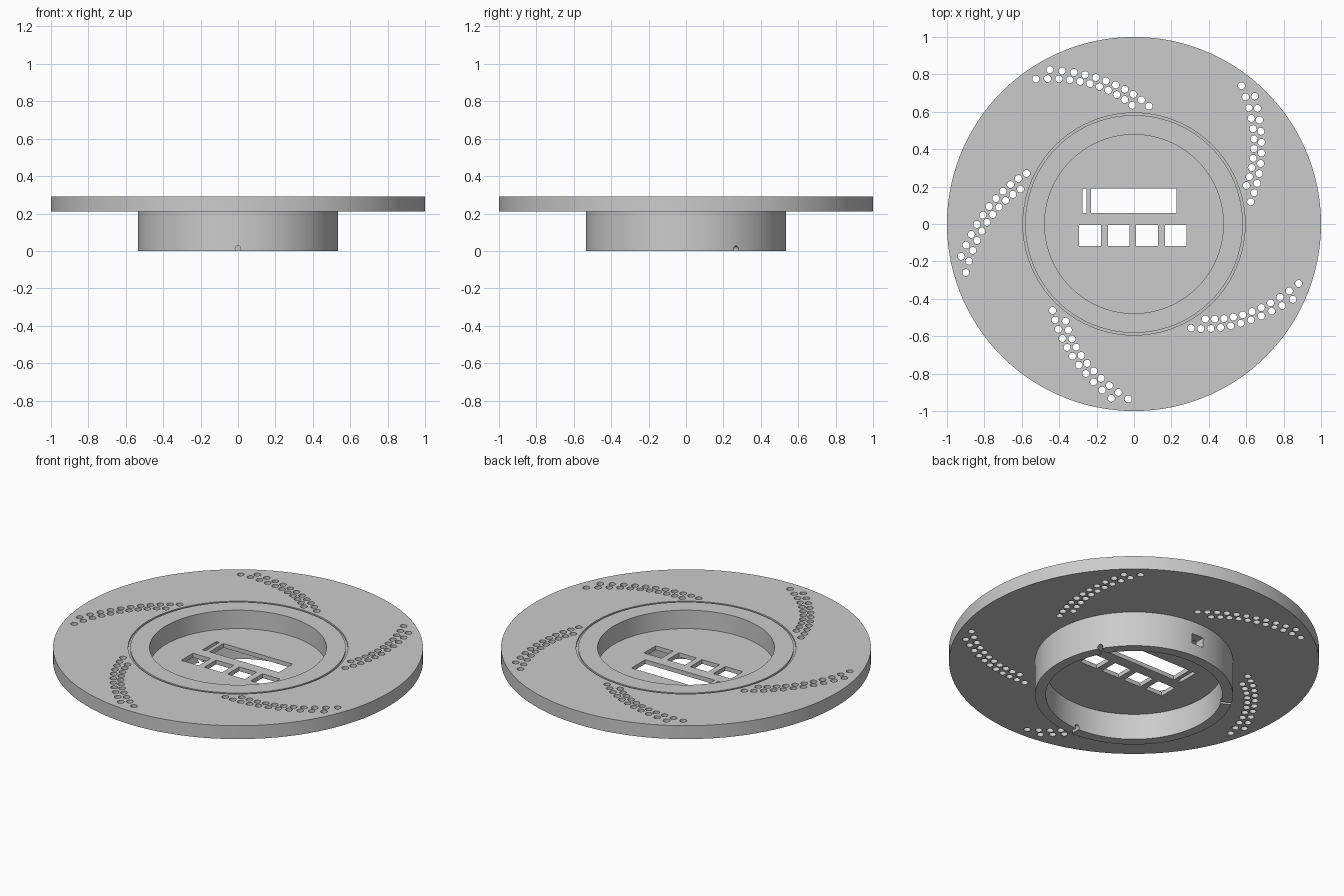
import bpy, bmesh, math
from mathutils import Matrix, Vector

old = bpy.data.objects.get("Cube")
if old:
    bpy.data.objects.remove(old, do_unlink=True)

grey = bpy.data.materials.new("light grey")
grey.use_nodes = True
COLOUR = (0.6, 0.6, 0.6, 1)
grey.diffuse_color = COLOUR
grey.node_tree.nodes["Principled BSDF"].inputs["Base Color"].default_value = COLOUR


def finish(bm, name):
    bmesh.ops.recalc_face_normals(bm, faces=bm.faces)
    mesh = bpy.data.meshes.new(name)
    bm.to_mesh(mesh)
    bm.free()
    mesh.materials.append(grey)
    obj = bpy.data.objects.new(name, mesh)
    bpy.context.collection.objects.link(obj)
    return obj


def add_box(bm, x0, x1, y0, y1, z0, z1):
    mat = Matrix.Translation(((x0 + x1) / 2, (y0 + y1) / 2, (z0 + z1) / 2))
    mat = mat @ Matrix.Diagonal((x1 - x0, y1 - y0, z1 - z0, 1))
    bmesh.ops.create_cube(bm, size=1, matrix=mat)


def add_rod(bm, matrix, radius, depth, sides):
    bmesh.ops.create_cone(bm, cap_ends=True, segments=sides, radius1=radius,
                          radius2=radius, depth=depth, matrix=matrix)


def cut(target, bm, name):
    cutter = finish(bm, name)
    cutter.hide_render = True
    mod = target.modifiers.new("cut", 'BOOLEAN')
    mod.operation = 'DIFFERENCE'
    mod.solver = 'EXACT'
    mod.object = cutter
    bpy.context.view_layer.objects.active = target
    bpy.ops.object.modifier_apply(modifier=mod.name)
    bpy.data.objects.remove(cutter, do_unlink=True)


def shade(obj):
    bpy.ops.object.select_all(action='DESELECT')
    obj.select_set(True)
    bpy.context.view_layer.objects.active = obj
    bpy.ops.object.shade_smooth_by_angle(angle=math.radians(30))


# Turned body: hollow foot, thin floor, wide disc with a shallow ring groove
profile = [(0, .155), (.477, .155), (.477, 0), (.535, 0), (.535, .21), (1, .21),
           (1, .29), (.594, .29), (.594, .28), (.582, .28), (.582, .29),
           (.478, .29), (.478, .18), (0, .18)]
bm = bmesh.new()
verts = [bm.verts.new((r, 0, z)) for r, z in profile]
edges = [bm.edges.new(pair) for pair in zip(verts, verts[1:])]
bmesh.ops.spin(bm, geom=verts + edges, cent=(0, 0, 0), axis=(0, 0, 1),
               angle=math.tau, steps=120, use_merge=True)
bmesh.ops.remove_doubles(bm, verts=bm.verts, dist=0.0005)
body = finish(bm, "disc_body")

# Five swept arms of holes, two rows each
rows = [[(-.45, .825), (-.15, .765), (.08, .63)],
        [(-.525, .775), (-.235, .75), (-.01, .635)]]
bm = bmesh.new()
for arm in range(5):
    turn = Matrix.Rotation(arm * math.tau / 5, 4, 'Z')
    for a, b, c in (map(Vector, row) for row in rows):
        for i in range(11):
            t = i / 10
            p = a * (2 * t - 1) * (t - 1) + b * 4 * t * (1 - t) + c * t * (2 * t - 1)
            spot = turn @ Matrix.Translation((p.x, p.y, .25))
            add_rod(bm, spot, .019, .2, 16)
cut(body, bm, "arm_holes")

# Display window, side slot, button holes and rear socket
bm = bmesh.new()
add_box(bm, -.23, .227, .06, .19, .1, .25)
add_box(bm, -.276, -.255, .06, .19, .1, .25)
for x in (-.235, -.082, .07, .224):
    add_box(bm, x - .058, x + .058, -.117, -.006, .1, .25)
add_box(bm, -.04, .04, .45, .6, .075, .135)
cut(body, bm, "panel_openings")

# Three round notches through the foot rim
bm = bmesh.new()
for degrees in (-90, 30, 150):
    spot = (Matrix.Rotation(math.radians(degrees), 4, 'Z')
            @ Matrix.Translation((.505, 0, .012))
            @ Matrix.Rotation(math.pi / 2, 4, 'Y'))
    add_rod(bm, spot, .015, .12, 20)
cut(body, bm, "foot_notches")
shade(body)

# Raised frame around the display window, open on the left over the slot
bm = bmesh.new()
add_box(bm, -.268, .262, .04, .21, .178, .202)
frame = finish(bm, "display_frame")
bm = bmesh.new()
add_box(bm, -.255, .248, .053, .197, .1, .25)
add_box(bm, -.3, -.2, .06, .19, .1, .25)
cut(frame, bm, "frame_opening")
